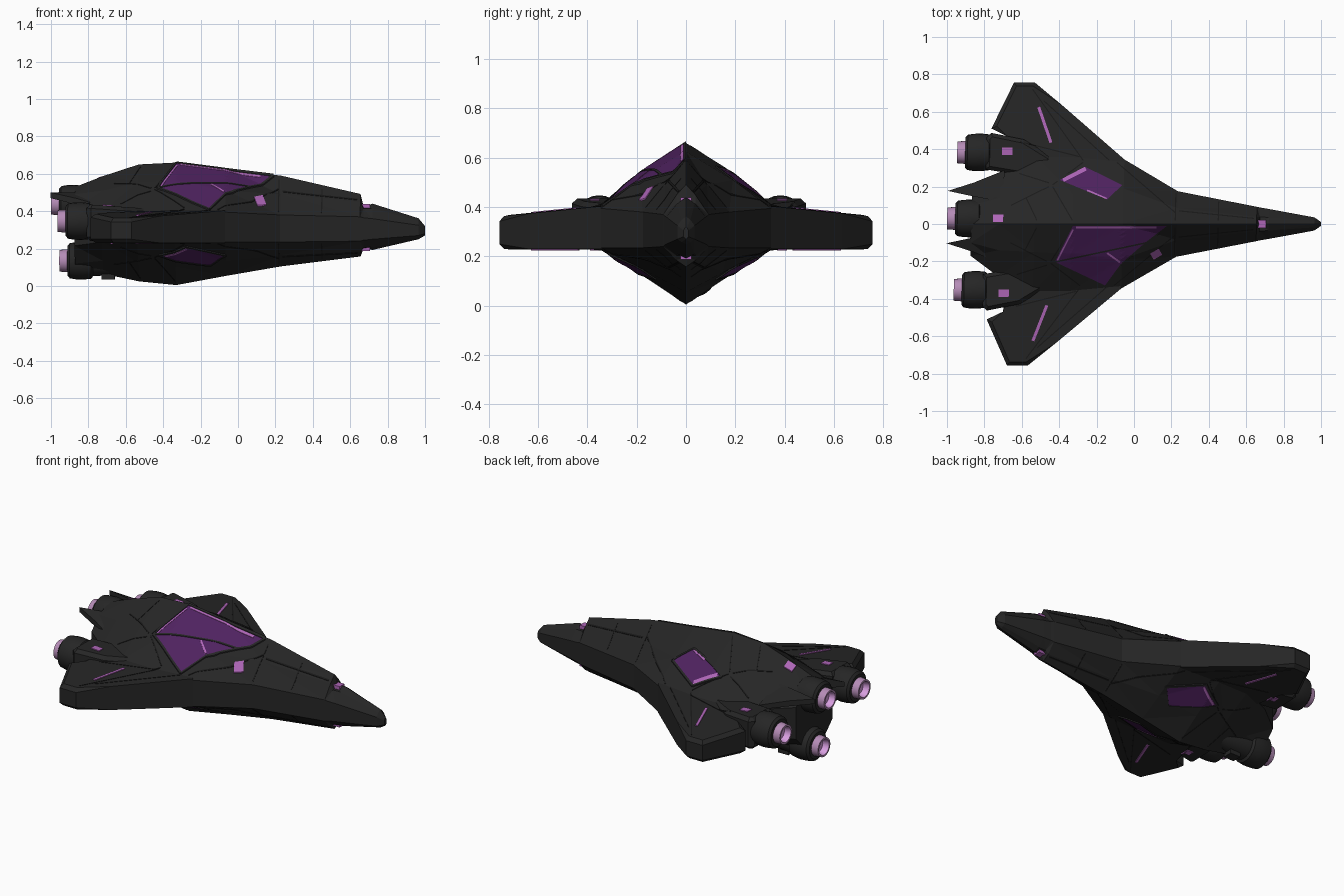
import bpy, bmesh, math
from mathutils import Matrix, Vector
from mathutils.bvhtree import BVHTree

if "Cube" in bpy.data.objects:
    bpy.data.objects.remove(bpy.data.objects["Cube"])


def mat(name, r, g, b):
    m = bpy.data.materials.new(name)
    m.diffuse_color = (r, g, b, 1)
    m.use_nodes = True
    m.node_tree.nodes["Principled BSDF"].inputs["Base Color"].default_value = m.diffuse_color
    return m


HULL = mat("hull_black", .019, .019, .019)
SEAM = mat("seam_black", .010, .010, .010)
GLASS = mat("window_purple", .078, .016, .115)
LIGHT = mat("light_violet", .42, .13, .47)
RING = mat("nozzle_mauve", .46, .26, .47)
GLOW = mat("nozzle_glow", .68, .34, .74)


def finish(name, bm, material, smooth=False):
    bmesh.ops.recalc_face_normals(bm, faces=bm.faces)
    bmesh.ops.triangulate(bm, faces=bm.faces[:])
    me = bpy.data.meshes.new(name)
    bm.to_mesh(me)
    bm.free()
    ob = bpy.data.objects.new(name, me)
    bpy.context.collection.objects.link(ob)
    me.materials.append(material)
    if smooth:
        bpy.ops.object.select_all(action='DESELECT')
        ob.select_set(True)
        bpy.context.view_layer.objects.active = ob
        bpy.ops.object.shade_smooth_by_angle(angle=math.radians(35))
    return ob


def loft(name, rings, material, smooth=False, caps=True):
    bm = bmesh.new()
    vs = [[bm.verts.new(p) for p in r] for r in rings]
    n = len(rings[0])
    for a, b in zip(vs, vs[1:]):
        for i in range(n):
            bm.faces.new((a[i], a[(i + 1) % n], b[(i + 1) % n], b[i]))
    if caps:
        bm.faces.new(vs[0])
        bm.faces.new(vs[-1])
    return finish(name, bm, material, smooth)


def lathe(name, profile, x0, y0, z0, material, caps=True):
    ang = [2 * math.pi * i / 24 for i in range(24)]
    return loft(name, [[(x + x0, y0 + r * math.cos(a), z0 + r * math.sin(a)) for a in ang]
                       for x, r in profile], material, True, caps)


def prism(name, plan, sy, ztop, zbot, bevel, dy=0):
    bm = bmesh.new()
    top = [bm.verts.new((x, y * sy + dy, ztop(x, y))) for x, y in plan]
    bot = [bm.verts.new((x, y * sy + dy, zbot(x, y))) for x, y in plan]
    n = len(plan)
    rims = list(bm.faces.new(top).edges) + list(bm.faces.new(bot[::-1]).edges)
    for i in range(n):
        bm.faces.new((top[i], bot[i], bot[(i + 1) % n], top[(i + 1) % n]))
    if bevel:
        bmesh.ops.bevel(bm, geom=rims, offset=bevel, segments=1, affect='EDGES')
    return finish(name, bm, HULL)


def box(name, loc, size, material):
    bm = bmesh.new()
    bmesh.ops.create_cube(bm, size=1, matrix=Matrix.Translation(loc) @ Matrix.Diagonal((*size, 1)))
    return finish(name, bm, material)


# Hull: diamond sections (x, top, mid_y, mid_z, half_width, edge_top, edge_bottom, low_y, low_z, bottom)
STATIONS = [
    (1.00, .320, .005, .315, .010, .305, .28, .005, .275, .27),
    (.965, .362, .018, .348, .035, .325, .27, .018, .258, .25),
    (.72, .440, .035, .415, .080, .36, .25, .035, .210, .193),
    (.672, .422, .038, .415, .088, .365, .245, .04, .205, .200),
    (.655, .492, .038, .450, .092, .37, .24, .04, .185, .158),
    (.23, .590, .085, .490, .175, .38, .235, .085, .165, .105),
    (-.06, .625, .190, .510, .345, .395, .235, .15, .135, .055),
    (-.33, .660, .160, .560, .360, .40, .235, .15, .105, .005),
    (-.53, .650, .150, .555, .360, .40, .235, .15, .125, .025),
    (-.72, .588, .140, .510, .280, .40, .235, .12, .135, .065),
    (-.87, .530, .100, .490, .170, .41, .215, .08, .120, .085)]
rings = []
for x, zt, my, mz, w, et, eb, ly, lz, zb in STATIONS:
    half = [(my, mz), (w, et), (w, eb), (ly, lz)]
    rings.append([(x, 0, zt)] + [(x, y, z) for y, z in half] + [(x, 0, zb)]
                 + [(x, -y, z) for y, z in half[::-1]])
solid = [loft("hull", rings, HULL)]

# Wings, engine cowls and tail spikes, mirrored
WING = [(-.03, .31), (-.06, .345), (-.40, .635), (-.55, .757), (-.66, .757),
        (-.775, .51), (-.67, .485), (-.66, .25), (-.30, .25)]
COWL = [(-.42, .33), (-.60, .44), (-.775, .475), (-.80, .45), (-.80, .28), (-.62, .25)]
SPIKE = [(-.70, .08), (-.70, .25), (-.86, .185), (-1.0, .14), (-.86, .11)]
for sy, side in ((1, "left"), (-1, "right")):
    solid.append(prism("wing_" + side, WING, sy, lambda x, y: .405 - .10 * (y - .33),
                       lambda x, y: .230, .02))
    solid.append(prism("engine_cowl_" + side, COWL, sy, lambda x, y: .41 - .07 * (x + .42),
                       lambda x, y: .245 + .01 * (x + .42), .02, .012))
    solid.append(prism("tail_spike_" + side, SPIKE, sy, lambda x, y: .50 - .7 * max(0, y - .14),
                       lambda x, y: .47 - .25 * (x + 1), 0, .037))

# Engines: two stacked on the centre line, one under each wing root
ENGINES = [("upper", -.045, .03, .44), ("lower", 0, .025, .135),
           ("left", 0, .383, .347), ("right", 0, -.352, .347)]
BARREL = [(-.45, .03), (-.62, .075), (-.775, .082), (-.785, .096), (-.83, .101),
          (-.87, .099), (-.90, .094), (-.912, .080)]
for n, dx, y, z in ENGINES:
    solid.append(lathe("engine_" + n, BARREL, dx, y, z, HULL))
    lathe("nozzle_" + n, [(-.905, .062), (-.955, .058), (-.955, .047)], dx, y, z, RING, False)
    lathe("nozzle_glow_" + n, [(-.955, .047), (-.918, .038), (-.917, .002)], dx, y, z, GLOW, False)
box("belly_vent", (-.695, .02, .06), (.07, .06, .05), HULL)

# Surface lookup so thin plates can follow the body
verts, faces = [], []
for ob in solid:
    k = len(verts)
    verts += [v.co.copy() for v in ob.data.vertices]
    faces += [[i + k for i in p.vertices] for p in ob.data.polygons]
BODY = BVHTree.FromPolygons(verts, faces)


def plate(name, pts, up, material, height=.004, cuts=5):
    """Thin plate: plan outline dropped onto the body from above (up=1) or below (up=-1)."""
    bm = bmesh.new()
    bm.faces.new([bm.verts.new((x, y, 0)) for x, y in pts])
    bmesh.ops.triangulate(bm, faces=bm.faces[:])
    bmesh.ops.subdivide_edges(bm, edges=bm.edges[:], cuts=cuts, use_grid_fill=True)
    for v in bm.verts:
        hit = BODY.ray_cast(Vector((v.co.x, v.co.y, 3 * up)), Vector((0, 0, -up)))[0]
        v.co.z = (hit.z if hit else .31) + up * height
    ext = bmesh.ops.extrude_face_region(bm, geom=bm.faces[:])["geom"]
    for v in ext:
        if isinstance(v, bmesh.types.BMVert):
            v.co.z -= up * (height + .002)
    return finish(name, bm, material)


def strip(name, a, b, width, up, material, height):
    a, b = Vector(a), Vector(b)
    d = (b - a).normalized() * width / 2
    n = Vector((-d.y, d.x))
    plate(name, [a + n, b + n, b - n, a - n], up, material, height, 8)


def window(name, pts, up):
    plate(name, pts, up, GLASS, .004, 15)
    for i, p in enumerate(pts):
        strip(f"{name}_frame_{i}", p, pts[(i + 1) % len(pts)], .010, up, HULL, .007)


# Windows: a big canopy on one side, small ones elsewhere
CANOPY = [(-.33, -.006), (.19, -.006), (.07, -.10), (-.06, -.215), (-.145, -.335), (-.425, -.205)]
SMALL = [(-.415, .235), (-.27, .312), (-.06, .21), (-.145, .125)]
window("canopy_window", CANOPY, 1)
strip("canopy_bar", (-.425, -.205), (.07, -.10), .008, 1, HULL, .007)
strip("canopy_light", (-.14, -.155), (-.07, -.205), .010, 1, LIGHT, .006)
strip("canopy_edge_light", (-.31, -.018), (.12, -.018), .010, 1, LIGHT, .006)
strip("canopy_rear_light", (-.405, -.195), (-.325, -.03), .008, 1, LIGHT, .006)
window("side_window", SMALL, 1)
strip("side_window_light", (-.385, .235), (-.265, .297), .022, 1, LIGHT, .006)
strip("side_window_edge", (-.255, .18), (-.15, .135), .010, 1, LIGHT, .006)
for sy in (1, -1):
    window("belly_window", [(x, y * sy) for x, y in SMALL], -1)
    strip("belly_window_light", (-.385, .235 * sy), (-.265, .297 * sy), .012, -1, LIGHT, .006)

# Wing slits, engine lamps and panel seams on both faces
SEAMS = [((.22, .02), (.22, .165)), ((.22, .06), (-.10, .33)), ((.64, .03), (.24, .07)),
         ((-.44, .20), (-.33, .02)), ((-.44, .21), (-.28, .33)), ((-.46, .20), (-.66, .10)),
         ((-.52, .02), (-.58, .14)), ((-.28, .34), (-.56, .72)), ((-.30, .36), (-.62, .44)),
         ((-.46, .22), (-.62, .27)), ((.45, .02), (.45, .12)), ((-.14, .34), (-.50, .66))]
for up, face in ((1, "top"), (-1, "bottom")):
    for sy in (1, -1):
        strip("wing_slit_" + face, (-.525, .625 * sy), (-.455, .435 * sy), .016, up, LIGHT, .005)
        ly = .38 * sy + .01
        strip("engine_lamp_" + face, (-.715, ly), (-.66, ly), .040, up, LIGHT, .005)
        for a, b in SEAMS:
            strip("panel_seam_" + face, (a[0], a[1] * sy), (b[0], b[1] * sy), .006, up, SEAM, .002)
strip("tail_lamp", (-.755, .03), (-.70, .03), .04, 1, LIGHT, .006)
strip("shoulder_lamp", (.10, -.175), (.145, -.148), .038, 1, LIGHT, .006)
box("nose_lamp_top", (.683, 0, .424), (.045, .045, .03), LIGHT)
box("nose_lamp_bottom", (.683, 0, .203), (.045, .045, .03), LIGHT)

# The craft is skewed very slightly: one wing sits a touch further back
skew = Matrix.Identity(4)
skew[0][1] = .025
for ob in bpy.context.scene.objects:
    ob.data.transform(skew)
